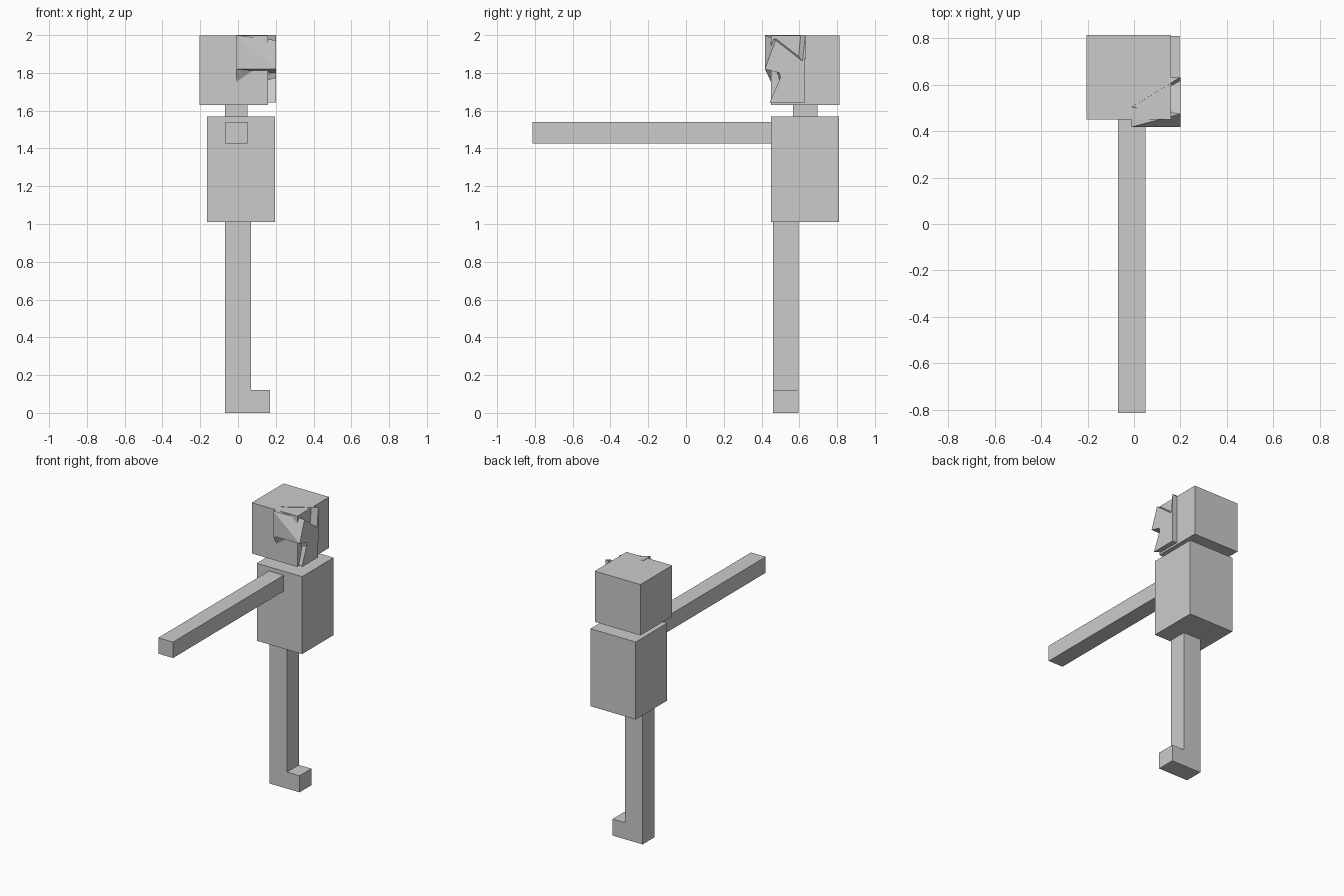
import bpy

if "Cube" in bpy.data.objects:
    bpy.data.objects.remove(bpy.data.objects["Cube"])


def mesh_object(name, verts, faces):
    mesh = bpy.data.meshes.new(name)
    mesh.from_pydata(verts, [], faces)
    mesh.update()
    obj = bpy.data.objects.new(name, mesh)
    bpy.context.collection.objects.link(obj)
    return obj


def prism(name, profile, y0, y1):
    """Extrude an x/z profile from y0 to y1."""
    n = len(profile)
    verts = [(x, y, z) for y in (y0, y1) for x, z in profile]
    faces = [tuple(range(n)), tuple(reversed(range(n, 2 * n)))]
    faces += [(i, i + n, (i + 1) % n + n, (i + 1) % n) for i in range(n)]
    return mesh_object(name, verts, faces)


def box(name, x0, x1, y0, y1, z0, z1):
    return prism(name, [(x0, z0), (x1, z0), (x1, z1), (x0, z1)], y0, y1)


# Body blocks
box("head", -0.205, 0.16, 0.45, 0.813, 1.63, 1.997)
box("neck", -0.07, 0.05, 0.567, 0.695, 1.57, 1.63)
box("torso", -0.165, 0.197, 0.45, 0.81, 1.01, 1.57)
box("arm", -0.068, 0.05, -0.813, 0.45, 1.425, 1.54)

# Leg and foot as one L-shaped profile
prism("leg_and_foot", [(-0.07, 0), (0.17, 0), (0.17, 0.12), (0.07, 0.12),
                       (0.07, 1.01), (-0.07, 1.01)], 0.46, 0.595)

# Jagged hair shell wrapped around one corner of the head
L, R = -0.01, 0.2
pts = {
    "A": (L, 0.418, 2.0), "B": (R, 0.474, 1.973),       # fringe top
    "F": (L, 0.418, 1.82), "G": (R, 0.418, 1.82),       # fringe bottom
    "P": (R, 0.495, 1.80), "Q": (R, 0.50, 1.775),       # cheek notch
    "H": (L, 0.465, 1.72),                              # inner spike
    "K": (R, 0.442, 1.642), "M": (R, 0.63, 1.642),      # sideburn bottom
    "N": (R, 0.617, 1.862),                             # top notch
    "C": (R, 0.632, 2.0), "D": (L, 0.632, 2.0), "E": (L, 0.503, 2.0),
    "S": (0.15, 0.47, 1.645), "T": (0.15, 0.63, 1.645),  # ends inside head
    "U": (0.15, 0.51, 1.775), "V": (0.15, 0.632, 1.99),
}
index = {k: i for i, k in enumerate(pts)}
shell = ["AFG", "AGB",            # fringe
         "ABE", "BNE", "NCE", "CDE",  # top with notch
         "BGPN", "PQMN", "QKM", "NMC",  # side
         "FPG", "FHP", "PHQ",     # underside of fringe
         "AEHF",                  # inner side
         "QUSK", "KSTM", "MTVC"]  # sideburn edges
mesh_object("hair", list(pts.values()),
            [tuple(index[c] for c in f) for f in shell])
